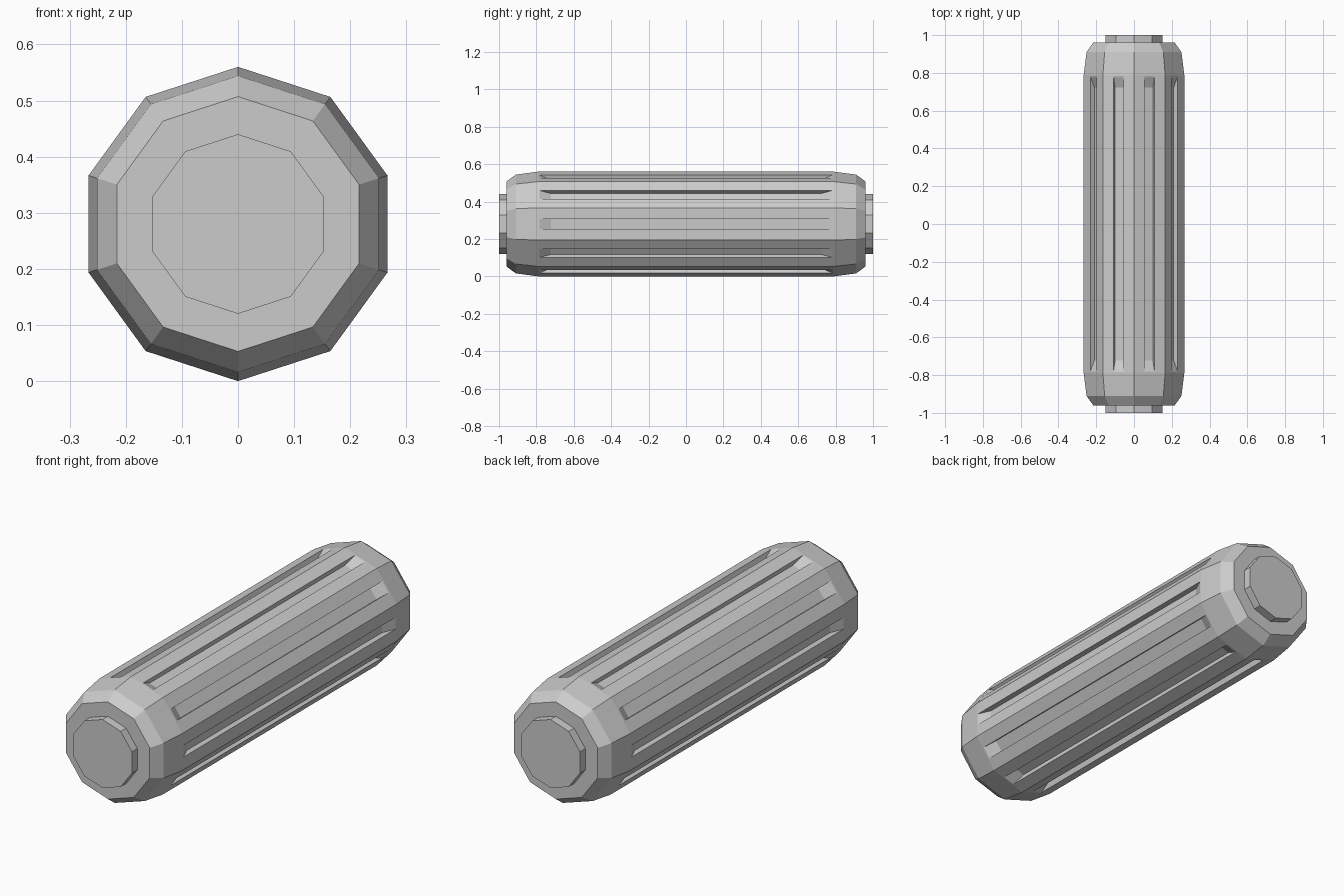
import bpy, bmesh, math
from mathutils import Vector

if "Cube" in bpy.data.objects:
    bpy.data.objects.remove(bpy.data.objects["Cube"])

SIDES, R = 10, 0.28


def finish(bm, name):
    bmesh.ops.recalc_face_normals(bm, faces=bm.faces)
    mesh = bpy.data.meshes.new(name)
    bm.to_mesh(mesh)
    bm.free()
    obj = bpy.data.objects.new(name, mesh)
    obj.location.z = R
    bpy.context.collection.objects.link(obj)
    return obj


def lathe(profile):
    # ten-sided solid along y from (y, radius) pairs; a corner points straight up
    bm = bmesh.new()
    rings = []
    for y, r in profile:
        angles = [math.pi / 2 + i * math.tau / SIDES for i in range(SIDES)]
        rings.append([bm.verts.new((r * math.cos(a), y, r * math.sin(a))) for a in angles])
    for a, b in zip(rings, rings[1:]):
        for i in range(SIDES):
            j = (i + 1) % SIDES
            bm.faces.new((a[i], a[j], b[j], b[i]))
    bm.faces.new(rings[0])
    bm.faces.new(rings[-1][::-1])
    bmesh.ops.recalc_face_normals(bm, faces=bm.faces)
    return bm


# Roller body with tapered ends
half = [(0.96, 0.227), (0.91, 0.264), (0.79, R)]
bm = lathe([(-y, r) for y, r in half] + half[::-1])

# One sunken groove with ramped ends on each long side
long_faces = [f for f in bm.faces if f.calc_area() > 0.2]
for f in long_faces:
    n = f.normal.copy()
    c = f.calc_center_median()
    t = n.cross(Vector((0, 1, 0)))
    for half_len, depth in ((0.782, 0.0), (0.722, 0.027)):
        bmesh.ops.inset_individual(bm, faces=[f], thickness=0.002)
        for v in f.verts:
            d = v.co - c
            side = math.copysign(0.0275, d.dot(t))
            v.co = c + t * side - n * depth + Vector((0, math.copysign(half_len, d.y), 0))
finish(bm, "roller_body")

# Raised end discs
for name, s in (("front_end_disc", -1), ("back_end_disc", 1)):
    finish(lathe([(s * 0.955, 0.16), (s * 1.0, 0.16)]), name)
